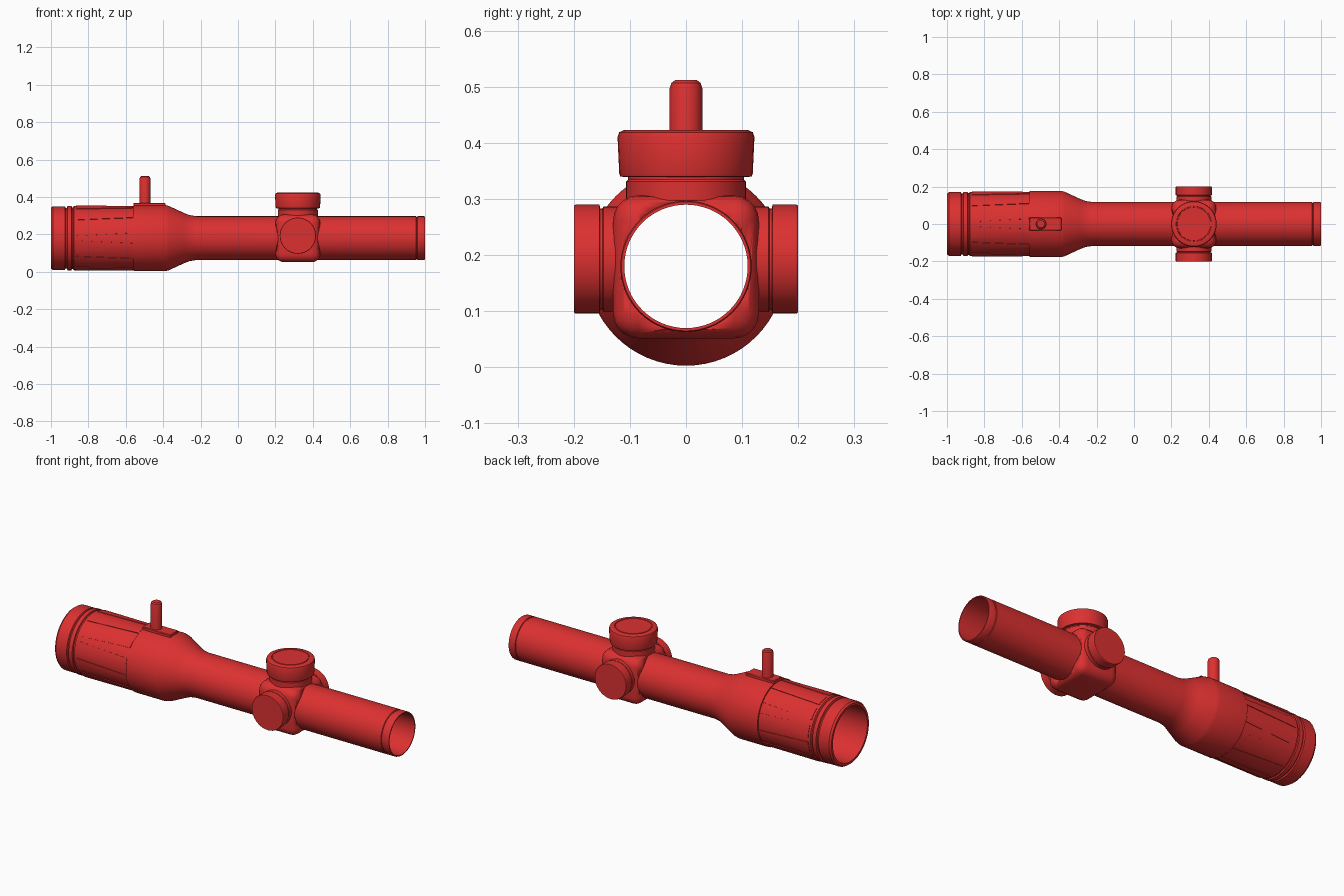
import bpy, bmesh, math
from mathutils import Matrix, Vector

if "Cube" in bpy.data.objects:
    bpy.data.objects.remove(bpy.data.objects["Cube"])

red = bpy.data.materials.new("red")
red.use_nodes = True
colour = (0.72, 0.03, 0.03, 1)
red.diffuse_color = colour
red.node_tree.nodes["Principled BSDF"].inputs["Base Color"].default_value = colour

AXIS = 0.18      # height of the tube centre line
TURRET = 0.32    # x of the turret block


def finish(name, bm, matrix=Matrix(), angle=30):
    bmesh.ops.recalc_face_normals(bm, faces=bm.faces)
    mesh = bpy.data.meshes.new(name)
    bm.to_mesh(mesh)
    bm.free()
    mesh.transform(matrix)
    mesh.materials.append(red)
    ob = bpy.data.objects.new(name, mesh)
    bpy.context.collection.objects.link(ob)
    bpy.ops.object.select_all(action="DESELECT")
    ob.select_set(True)
    bpy.context.view_layer.objects.active = ob
    bpy.ops.object.shade_smooth_by_angle(angle=math.radians(angle))
    return ob


def lathe(name, profile, matrix, closed=False, steps=48):
    """Spin (radius, height) points about local z."""
    bm = bmesh.new()
    pts = profile + profile[:1] if closed else profile
    verts = [bm.verts.new((r, 0, h)) for r, h in pts]
    edges = [bm.edges.new(p) for p in zip(verts, verts[1:])]
    bmesh.ops.spin(bm, geom=verts + edges, axis=(0, 0, 1), cent=(0, 0, 0),
                   angle=math.tau, steps=steps)
    bmesh.ops.remove_doubles(bm, verts=bm.verts, dist=0.0002)
    return finish(name, bm, matrix)


along_x = Matrix.Translation((0, 0, AXIS)) @ Matrix.Rotation(math.pi / 2, 4, "Y")

# Hollow main tube: eyepiece, zoom ring, flared neck, straight tube and rim
outer = [(0.163, -1), (0.17, -0.99), (0.17, -0.925), (0.162, -0.922),
         (0.162, -0.915), (0.172, -0.912), (0.172, -0.89), (0.165, -0.888),
         (0.165, -0.882), (0.172, -0.878), (0.171, -0.56), (0.177, -0.559),
         (0.177, -0.39), (0.172, -0.37), (0.135, -0.29), (0.123, -0.26),
         (0.117, -0.22), (0.117, 0.952), (0.113, 0.954), (0.113, 0.958),
         (0.117, 0.96), (0.117, 0.995), (0.115, 1)]
inner = [(0.11, 1), (0.11, -0.24), (0.15, -0.4), (0.15, -1)]
lathe("main_tube", outer + inner, along_x, closed=True, steps=64)

# Tapered raised grips around the eyepiece
bm = bmesh.new()
COUNT = 12
for i in range(COUNT):
    mid = math.tau * (i + 0.5) / COUNT
    rows = []
    for x, half in ((-0.865, 0.19), (-0.562, 0.1)):
        for r in (0.168, 0.1745):
            rows.append([bm.verts.new((x, r * math.sin(mid + half * k / 3),
                                       r * math.cos(mid + half * k / 3)))
                         for k in range(-3, 4)])
    low_a, top_a, low_b, top_b = rows
    for a, b in ((low_a, top_a), (top_a, top_b), (top_b, low_b), (low_b, low_a)):
        for k in range(6):
            bm.faces.new((a[k], a[k + 1], b[k + 1], b[k]))
    for k in (0, 6):
        bm.faces.new((low_a[k], top_a[k], top_b[k], low_b[k]))
finish("eyepiece_grips", bm, Matrix.Translation((0, 0, AXIS)))


def rounded_box(name, size, centre, bevel, segments):
    bm = bmesh.new()
    bmesh.ops.create_cube(bm, size=1)
    bmesh.ops.scale(bm, vec=Vector(size), verts=bm.verts)
    bmesh.ops.bevel(bm, geom=bm.edges[:], offset=bevel, segments=segments,
                    profile=0.5, affect="EDGES")
    return finish(name, bm, Matrix.Translation(centre), 40)


# Turret block, bored out for the tube
block = rounded_box("turret_block", (0.24, 0.26, 0.255), (TURRET, 0, 0.179), 0.045, 5)
bore = lathe("bore_cutter", [(0, -0.3), (0.114, -0.3), (0.114, 0.3), (0, 0.3)],
             Matrix.Translation((TURRET, 0, 0)) @ along_x)
bore.hide_render = True
cut = block.modifiers.new("bore", "BOOLEAN")
cut.object = bore
cut.operation = "DIFFERENCE"
cut.solver = "EXACT"
bpy.context.view_layer.objects.active = block
bpy.ops.object.modifier_apply(modifier="bore")
bpy.data.objects.remove(bore)

# Top turret: collar, groove and bevelled cap with a ring on top
lathe("top_turret", [(0, 0.297), (0.107, 0.297), (0.107, 0.331), (0.103, 0.335),
                     (0.103, 0.339), (0.117, 0.34), (0.119, 0.346), (0.122, 0.41),
                     (0.119, 0.419), (0.11, 0.423), (0.095, 0.423), (0.094, 0.42),
                     (0.09, 0.42), (0.089, 0.423), (0, 0.423)],
      Matrix.Translation((TURRET, 0, 0)), steps=40)

# Side turrets, one on each side
for side, sign in (("left", -1), ("right", 1)):
    # front face is -y, so the two caps sit at the front and back of the tube
    turn = Matrix.Rotation(-sign * math.pi / 2, 4, "X")
    lathe(("front" if sign < 0 else "back") + "_turret",
          [(0, 0.12), (0.094, 0.12), (0.094, 0.147), (0.09, 0.149), (0.09, 0.153),
           (0.097, 0.154), (0.097, 0.197), (0.095, 0.2), (0, 0.2)],
          Matrix.Translation((TURRET, 0, 0.193)) @ turn, steps=40)

# Zoom lever and the flat pad it stands on
rounded_box("lever_pad", (0.172, 0.07, 0.05), (-0.474, 0, 0.343), 0.003, 1)
lathe("zoom_lever", [(0, 0.35), (0.029, 0.35), (0.029, 0.498), (0.026, 0.507),
                     (0.019, 0.512), (0, 0.512)],
      Matrix.Translation((-0.497, 0, 0)), steps=24)
